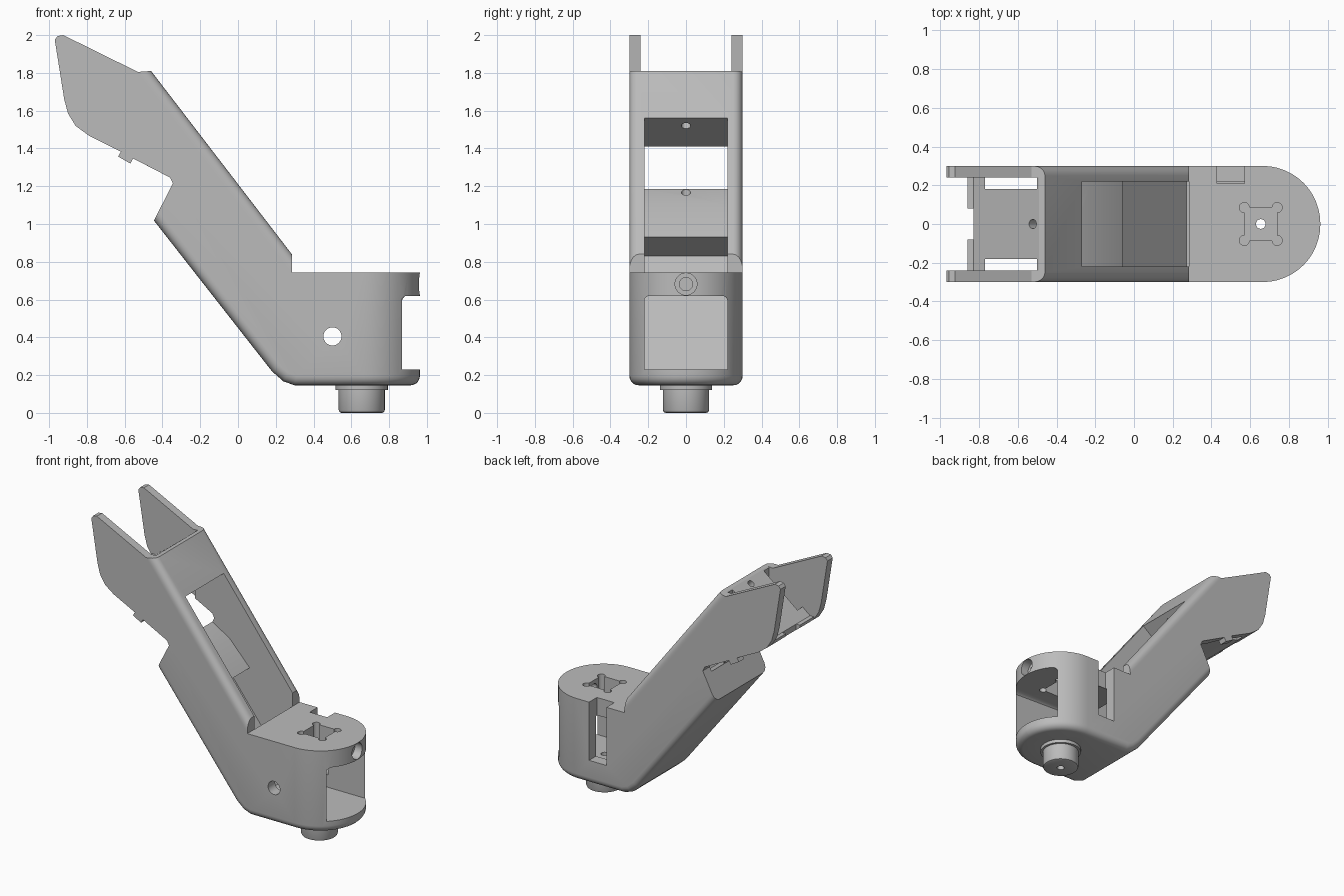
import bpy, bmesh
from math import radians
from mathutils import Vector, Matrix

cube = bpy.data.objects.get("Cube")
if cube:
    bpy.data.objects.remove(cube, do_unlink=True)

grey = bpy.data.materials.new("plain_grey")
grey.use_nodes = True
grey.diffuse_color = (0.5, 0.5, 0.5, 1)
grey.node_tree.nodes["Principled BSDF"].inputs["Base Color"].default_value = (0.5, 0.5, 0.5, 1)


def finish(bm, name):
    bmesh.ops.recalc_face_normals(bm, faces=bm.faces)
    mesh = bpy.data.meshes.new(name)
    bm.to_mesh(mesh)
    bm.free()
    mesh.materials.append(grey)
    obj = bpy.data.objects.new(name, mesh)
    bpy.context.collection.objects.link(obj)
    return obj


def prism(points, half):
    """Extrude an x-z profile symmetrically along y."""
    bm = bmesh.new()
    face = bm.faces.new([bm.verts.new((x, -half, z)) for x, z in points])
    new = bmesh.ops.extrude_face_region(bm, geom=[face])["geom"]
    bmesh.ops.translate(bm, vec=(0, 2 * half, 0),
                        verts=[v for v in new if isinstance(v, bmesh.types.BMVert)])
    bmesh.ops.recalc_face_normals(bm, faces=bm.faces)
    return bm


def box(x0, x1, y0, y1, z0, z1):
    bm = bmesh.new()
    centre = Vector((x0 + x1, y0 + y1, z0 + z1)) / 2
    size = Matrix.Diagonal((x1 - x0, y1 - y0, z1 - z0, 1))
    bmesh.ops.create_cube(bm, size=1, matrix=Matrix.Translation(centre) @ size)
    return bm


def rod(a, b, r, segments=32):
    bm = bmesh.new()
    a, b = Vector(a), Vector(b)
    turn = (b - a).to_track_quat("Z", "Y").to_matrix().to_4x4()
    bmesh.ops.create_cone(bm, cap_ends=True, segments=segments, radius1=r, radius2=r,
                          depth=(b - a).length, matrix=Matrix.Translation((a + b) / 2) @ turn)
    return bm


def combine(target, bm, operation="DIFFERENCE"):
    tool = finish(bm, "tool")
    tool.hide_render = True
    mod = target.modifiers.new("combine", "BOOLEAN")
    mod.operation, mod.solver, mod.object = operation, "EXACT", tool
    bpy.context.view_layer.objects.active = target
    bpy.ops.object.modifier_apply(modifier=mod.name)
    bpy.data.objects.remove(tool, do_unlink=True)


# Outer body: base, leaning arm and end cheeks in one profile
outline = [(-0.97, 1.975), (-0.955, 1.995), (-0.925, 2.0), (-0.53, 1.805), (-0.46, 1.81),
           (0.285, 0.84), (0.285, 0.743), (0.963, 0.743), (0.963, 0.146), (0.30, 0.146),
           (0.24, 0.167), (0.18, 0.22), (-0.445, 1.018), (-0.345, 1.215), (-0.36, 1.246),
           (-0.555, 1.347), (-0.57, 1.32), (-0.635, 1.357), (-0.62, 1.383), (-0.79, 1.468),
           (-0.86, 1.52), (-0.90, 1.585), (-0.92, 1.66)]
bm = prism(outline, 0.3)
nose = [e for e in bm.edges if all(v.co.x > 0.95 for v in e.verts)
        and abs(e.verts[0].co.z - e.verts[1].co.z) > 0.3]
bmesh.ops.bevel(bm, geom=nose, offset=0.298, segments=12, profile=0.5, affect="EDGES")

# Soft fillets under the base and along the arm
bm.normal_update()
slope = Vector((0.793, 0, 0.609))
rim = []
for e in bm.edges:
    if len(e.link_faces) != 2 or e.calc_face_angle(0) < 1:
        continue
    mid = (e.verts[0].co + e.verts[1].co) / 2
    for f in e.link_faces:
        under = f.normal.z < -0.3 and mid.z < 1
        along = f.normal.dot(slope) > 0.99
        if (under or along) and (abs(mid.y) > 0.29 or mid.x > 0.6):
            rim.append(e)
            break
bmesh.ops.bevel(bm, geom=rim, offset=0.05, segments=5, profile=0.5, affect="EDGES")
body = finish(bm, "arm_bracket")

# Hollow running from the base opening up through the arm window and out behind
hollow = [(1.1, 0.23), (0.272, 0.23), (-0.197, 0.83), (-0.06, 0.93), (-0.22, 1.10),
          (-0.367, 1.19), (-1.1, 1.19), (-1.1, 1.46), (-0.80, 1.46), (-0.46, 1.41),
          (-0.27, 1.56), (-0.1, 1.694), (0.285, 1.5), (0.285, 0.62), (1.1, 0.62)]
bm = prism(hollow, 0.22)
corners = [e for e in bm.edges if abs(e.verts[0].co.y - e.verts[1].co.y) < 0.01
           and all(v.co.x > 0.28 and v.co.z < 0.7 for v in e.verts)]
bmesh.ops.bevel(bm, geom=corners, offset=0.03, segments=4, profile=0.5, affect="EDGES")
combine(body, bm)

# Open space between the end cheeks
combine(body, prism([(-0.49, 1.809), (-0.83, 1.54), (-1.1, 1.54), (-1.1, 2.1), (-0.49, 2.1)], 0.24))
combine(body, box(-1.1, -0.86, -0.24, 0.24, 1.3, 1.7))
for s in (-1, 1):
    y0, y1 = sorted((s * 0.18, s * 0.24))
    combine(body, box(-0.77, -0.50, y0, y1, 1.2, 1.9))
combine(body, box(-0.9, -0.83, -0.08, 0.08, 1.3, 1.7))

# Cable holes in the arm blocks
combine(body, rod((-0.19, 0, 1.35), (-0.65, 0, 1.947), 0.024))
combine(body, rod((-0.33, 0, 1.08), (-0.33, 0, 1.3), 0.024))

# Side slot and cross hole in the base
combine(body, box(0.43, 0.57, 0.21, 0.4, 0.32, 0.9))
combine(body, rod((0.5, -0.4, 0.405), (0.5, 0, 0.405), 0.048))

# Front screw hole with counterbore
combine(body, rod((0.90, 0, 0.682), (1.1, 0, 0.682), 0.058))
combine(body, rod((0.68, 0, 0.682), (0.95, 0, 0.682), 0.035))

# Square socket with relieved corners in the base top
combine(body, box(0.57, 0.74, -0.085, 0.085, 0.5, 0.9))
for sx in (-1, 1):
    for sy in (-1, 1):
        x, y = 0.655 + sx * 0.085, sy * 0.085
        combine(body, rod((x, y, 0.5), (x, y, 0.9), 0.026, 20))

# Stepped mounting peg underneath
bm = rod((0.655, 0, 0), (0.655, 0, 0.16), 0.122, 48)
edge = [e for e in bm.edges if all(v.co.z < 0.01 for v in e.verts)]
bmesh.ops.bevel(bm, geom=edge, offset=0.015, segments=2, profile=0.5, affect="EDGES")
combine(body, bm, "UNION")
combine(body, rod((0.655, 0, 0.122), (0.655, 0, 0.17), 0.138, 48), "UNION")
combine(body, rod((0.655, 0, -0.1), (0.655, 0, 0.4), 0.025, 20))

# Smooth fillets, crisp corners
bpy.ops.object.select_all(action="DESELECT")
body.select_set(True)
bpy.context.view_layer.objects.active = body
bpy.ops.object.shade_smooth_by_angle(angle=radians(30))
